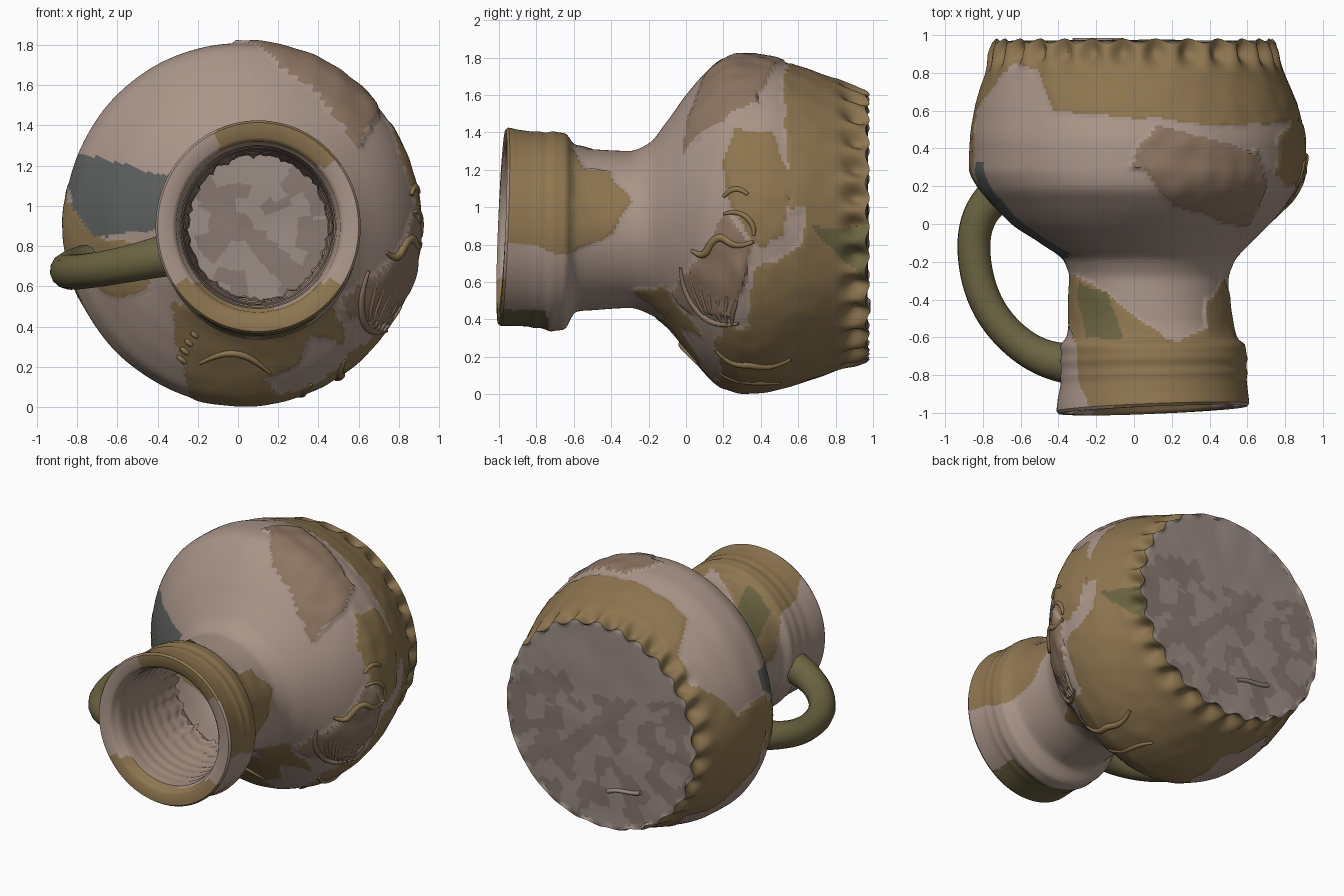
import bpy, math
from mathutils import Vector, noise
from math import sin, cos, pi, exp, radians

if "Cube" in bpy.data.objects:
    bpy.data.objects.remove(bpy.data.objects["Cube"])

COL = dict(clay=(.40, .30, .25), ochre=(.27, .18, .08), sherd=(.27, .18, .125), teal=(.11, .12, .115),
           green=(.15, .13, .055), base=(.33, .265, .235), stain=(.25, .19, .165), inner=(.36, .26, .21))
NAMES = list(COL)
MATS = []
for k, c in COL.items():
    m = bpy.data.materials.new(k)
    m.diffuse_color = (*c, 1)
    m.use_nodes = True
    m.node_tree.nodes["Principled BSDF"].inputs["Base Color"].default_value = m.diffuse_color
    MATS.append(m)

# jug axis runs along y: y, centre x, centre z, radius x, radius z
STATIONS = [(-.97, .10, .895, .51, .53), (-.92, .10, .89, .505, .525), (-.80, .105, .88, .49, .52),
            (-.70, .105, .87, .49, .53), (-.65, .10, .87, .49, .525), (-.59, .09, .885, .445, .445),
            (-.50, .085, .88, .43, .43), (-.30, .08, .88, .42, .42), (-.20, .08, .885, .45, .455),
            (-.10, .06, .91, .56, .55), (0, .035, .92, .685, .68), (.10, .03, .915, .775, .80),
            (.20, .02, .915, .845, .88), (.30, .02, .91, .885, .90), (.42, .02, .91, .885, .895),
            (.60, .015, .905, .855, .845), (.80, .005, .905, .785, .775), (.97, 0, .895, .735, .715)]


def station(y):
    """Monotone cubic interpolation of the profile."""
    S = STATIONS
    y = min(max(y, S[0][0]), S[-1][0])
    i = max(k for k in range(len(S) - 1) if S[k][0] <= y)
    a, b = S[i], S[i + 1]
    h = b[0] - a[0]
    t = (y - a[0]) / h

    def slope(k, c):
        if k == 0 or k == len(S) - 1:
            return 0
        l = (S[k][c] - S[k - 1][c]) / (S[k][0] - S[k - 1][0])
        r = (S[k + 1][c] - S[k][c]) / (S[k + 1][0] - S[k][0])
        return 2 * l * r / (l + r) if l * r > 0 else 0
    return [(2*t**3 - 3*t*t + 1) * a[c] + (t**3 - 2*t*t + t) * h * slope(i, c)
            + (3*t*t - 2*t**3) * b[c] + (t**3 - t*t) * h * slope(i + 1, c) for c in range(1, 5)]


# surviving glazed pieces, outlined in each view; the rest is plain fill
VIEWS = dict(right=lambda p: (p.y, p.z) if p.x > .1 else None,
             left=lambda p: (p.y, p.z) if p.x < -.1 else None,
             top=lambda p: (p.x, p.y) if p.z > .9 else None,
             bottom=lambda p: (p.x, p.y) if p.z < .45 else None,
             front=lambda p: (p.x, p.z) if -.3 < p.y < .32 else None)
P_TOP = [('sherd', 'top', [(-.03, .3), (.05, .28), (.2, .1), (.45, .02), (.6, -.02), (.7, .2), (.65, .38), (.4, .45), (.12, .52), (.05, .43)]),
         ('green', 'top', [(-.3, -.3), (-.13, -.36), (-.06, -.6), (-.26, -.62)]),
         ('ochre', 'top', [(-.42, -.26), (-.22, -.3), (.05, -.53), (.17, -.61), (.45, -.63), (.45, -.8), (.62, -.85), (.62, -1), (-.25, -1), (-.32, -.6)]),
         ('ochre', 'top', [(-.52, .82), (-.42, .6), (0, .57), (.45, .52), (.88, .55), (.8, 1), (-.8, 1), (-.8, .86)])]
P_RIGHT = [('ochre', 'right', [(-1, 1.4), (-.62, 1.35), (-.55, 1.22), (-.4, 1.18), (-.3, 1.03), (-.38, .85), (-.6, .75), (-1, .82)]),
           ('sherd', 'right', [(-.08, .55), (.1, .75), (.2, .95), (.35, .8), (.3, .6), (.25, .42), (0, .45)]),
           ('ochre', 'right', [(.25, 1.42), (.45, 1.4), (.55, 1.2), (.53, .85), (.4, .78), (.25, .95), (.2, 1.2)]),
           ('green', 'right', [(.62, .95), (.98, 1.05), (.98, .6), (.8, .75)]),
           ('ochre', 'right', [(.55, 1.65), (1, 1.65), (1, .1), (.5, 0), (.2, 0), (.15, .3), (.35, .35), (.35, .65), (.62, .8), (.68, 1.2), (.6, 1.4)]),
           ('ochre', 'right', [(-.27, .55), (-.12, .58), (0, .42), (.1, .3), (-.1, .4)])]
P_REST = [('teal', 'front', [(-.9, 1.27), (-.68, 1.24), (-.33, 1.15), (-.38, .88), (-.7, .84), (-.82, 1)]),
          ('ochre', 'front', [(-.92, 1.07), (-.8, .98), (-.65, .83), (-.45, .8), (-.45, .6), (-.6, .53), (-.9, .75)]),
          ('ochre', 'front', [(-.33, .52), (.1, .4), (.4, .42), (.3, .2), (.1, .1), (.1, -.1), (-.2, -.1), (-.28, .2)]),
          ('ochre', 'left', [(.3, 1.1), (.6, 1.05), (.8, 1.3), (1, 1.35), (1, .3), (.6, .3), (.35, .6)]),
          ('green', 'bottom', [(-.3, -.75), (.5, -.75), (.6, -1), (-.4, -1)]),
          ('ochre', 'bottom', [(-.2, 0), (.1, 0), (.2, .2), (.7, .2), (.8, 1), (-.7, 1), (-.6, .8), (-.25, .6)])]
PATCHES = P_TOP + P_RIGHT + P_REST


def inside(u, v, poly):
    hit = False
    for (a, b), (c, d) in zip(poly, poly[1:] + poly[:1]):
        if (b > v) != (d > v) and u < (c - a) * (v - b) / (d - b) + a:
            hit = not hit
    return hit


def patch(p):
    q = p + .025 * noise.noise_vector(p * 7)
    for name, view, poly in PATCHES:
        uv = VIEWS[view](q)
        if uv and inside(*uv, poly):
            return name
    return 'clay'


def surface(th, y, lift=0.0):
    cx, cz, rx, rz = station(y)
    return Vector((cx + (rx + lift) * cos(th), y, cz + (rz + lift) * sin(th)))


def frill(th, y):
    """Thumb-pressed foot: dents separated by raised ridges."""
    s = .5 + .5 * cos(27 * th + .6 * sin(3 * th))
    return -.05 * s * exp(-((y - .90) / .055) ** 2) + .02 * (1 - s) * exp(-((y - .92) / .07) ** 2)


def edge_shift(th, y):
    """Slightly slanted mouth and wavy foot edge."""
    return (.02 * cos(th) + .02 * sin(th)) * min(1, max(0, (-.6 - y) / .35)) \
        + .012 * cos(27 * th + .6 * sin(3 * th)) * max(0, (y - .9) / .07)


def body_point(th, y):
    p = surface(th, y)
    lift = frill(th, y)
    if y > -.6:
        kind = patch(p)
        amp = dict(sherd=.014, ochre=.006, green=.006).get(kind, 0)
        lift += amp * (1 + .8 * noise.noise(p * 9)) + .003 * noise.noise(p * 4)
    else:
        lift += .006 * exp(-((y + .80) / .02) ** 2) + .006 * exp(-((y + .72) / .02) ** 2)
    p = surface(th, y, lift)
    p.y += edge_shift(th, y)
    return p


def finish(ob, angle=45):
    bpy.ops.object.select_all(action='DESELECT')
    ob.select_set(True)
    bpy.context.view_layer.objects.active = ob
    bpy.ops.object.shade_smooth_by_angle(angle=radians(angle))


def lathe(name, rows, n, fn, mat):
    """Grid of rings; fn(row, angle) gives the point, mat(centre) the material."""
    vs = [fn(r, 2 * pi * j / n) for r in rows for j in range(n)]
    fs = [(i*n + j, i*n + (j + 1) % n, (i + 1)*n + (j + 1) % n, (i + 1)*n + j)
          for i in range(len(rows) - 1) for j in range(n)]
    me = bpy.data.meshes.new(name)
    me.from_pydata([tuple(v) for v in vs], [], [f[::-1] for f in fs])
    for m in MATS:
        me.materials.append(m)
    for f in me.polygons:
        f.material_index = NAMES.index(mat(f.center))
    me.update()
    ob = bpy.data.objects.new(name, me)
    bpy.context.collection.objects.link(ob)
    finish(ob)
    return ob


def tube(name, pts, radius, mat, radii=None):
    cu = bpy.data.curves.new(name, 'CURVE')
    cu.dimensions = '3D'
    cu.bevel_depth, cu.bevel_resolution, cu.use_fill_caps = radius, 5, True
    sp = cu.splines.new('NURBS')
    sp.points.add(len(pts) - 1)
    for i, p in enumerate(pts):
        sp.points[i].co = (*p, 1)
        sp.points[i].radius = radii[i] if radii else 1
    sp.use_endpoint_u, sp.order_u, sp.resolution_u = True, 4, 8
    cu.materials.append(MATS[NAMES.index(mat)])
    ob = bpy.data.objects.new(name, cu)
    bpy.context.collection.objects.link(ob)
    finish_sel = [o.select_set(False) for o in bpy.context.selected_objects]
    ob.select_set(True)
    bpy.context.view_layer.objects.active = ob
    bpy.ops.object.convert(target='MESH')
    finish(bpy.context.view_layer.objects.active, 60)


# outer wall: neck, shoulder, belly and frilled foot
ys = [-.97 + 1.94 * i / 130 for i in range(131)]
lathe('jug_body', ys, 270, lambda y, a: body_point(a, y), patch)


# underside of the foot
def base_point(k, a):
    e = body_point(a, .97)
    c = Vector((0, .972, .895))
    p = c + (e - c) * k
    p.y = e.y if k == 1 else .966 + .008 * (1 - k) + .008 * noise.noise(p * 5)
    return p


lathe('foot_base', [1, .98, .95, .9, .8, .7, .6, .5, .4, .3, .2, .1, .001], 270, base_point,
      lambda p: 'stain' if p.z < 1.1 + .3 * noise.noise(p * 3) and noise.noise(p * 6) > -.05 else 'base')

# rim and inside of the neck, ending in a broken edge
RIM = [(-.97, 1), (-.985, .98), (-.985, .84), (-.965, .80), (-.93, .79), (-.92, .765), (-.88, .755)]
RIM += [(-.86 + .02 * i, .75 - .002 * i + .008 * sin(i * 1.6)) for i in range(27)]


def rim_point(r, a):
    y, k = r
    p = Vector((.10 + .51 * k * cos(a), y, .895 + .53 * k * sin(a)))
    deep = max(0, (y + .6) / .26)
    jag = noise.noise(Vector((cos(a), sin(a), 0)) * 8) + .5 * noise.noise(Vector((cos(a), sin(a), 1)) * 22)
    p.y += edge_shift(a, -.97) * (1 - deep) + .07 * deep * jag
    s = 1 - .06 * deep * (.5 + jag)
    p.x, p.z = .10 + (p.x - .10) * s, .895 + (p.z - .895) * s
    return p


lathe('neck_interior', RIM, 180, rim_point,
      lambda p: 'inner' if p.y > -.94 else ('ochre' if p.z < .62 or (p.z > 1.2 and p.x > -.1) else 'clay'))

# handle from the collar to the belly
tube('handle', [(-.33, -.74, .76), (-.46, -.73, .73), (-.64, -.63, .69), (-.80, -.42, .67), (-.855, -.18, .67),
                (-.845, .02, .69), (-.76, .14, .71), (-.66, .2, .72)],
     .088, 'green', [1.25, 1.1, 1, 1, 1, 1, 1.1, 1.3])


# applied relief strips, given as (angle in degrees, y)
def strip(name, pts, r, mat='ochre'):
    tube(name, [surface(radians(a), y, .008) for a, y in pts], r, mat, [.4] + [1] * (len(pts) - 2) + [.4])


strip('relief_scroll', [(-12, .03), (-14, .10), (-8, .12), (-3, .2), (-9, .26), (-6, .36)], .022)
strip('relief_stem', [(3, .2), (6, .3), (0, .38), (-4, .36)], .018)
strip('relief_bud', [(9, .2), (14, .26), (10, .33)], .022)
for i in range(6):
    strip('leaf_rib_%d' % (i + 1), [(-22 - i, .02 + i*.05), (-29, .04 + i*.045), (-34, .06 + i*.035), (-37, .10 + i*.03)], .014, 'sherd')
strip('leaf_edge', [(-22, -.03), (-32, -.02), (-40, .06), (-40, .16), (-36, .28)], .018, 'sherd')
strip('lower_scroll', [(-52, .16), (-58, .24), (-54, .34), (-60, .44), (-56, .56)], .022)
strip('lower_stem', [(-66, .18), (-72, .28), (-68, .4), (-74, .5)], .02)
strip('front_arc', [(-108, .04), (-101, -.02), (-94, -.03), (-87, -.01), (-80, .06)], .018)
for i in range(4):
    strip('front_bead_%d' % (i + 1), [(-117, -.06 + i*.035), (-115, -.055 + i*.035), (-113, -.05 + i*.035)], .02)

# small ridge on the underside
tube('base_ridge', [(-.32, .972, .50), (-.24, .972, .46), (-.16, .972, .49), (-.06, .972, .44)], .014, 'base')
